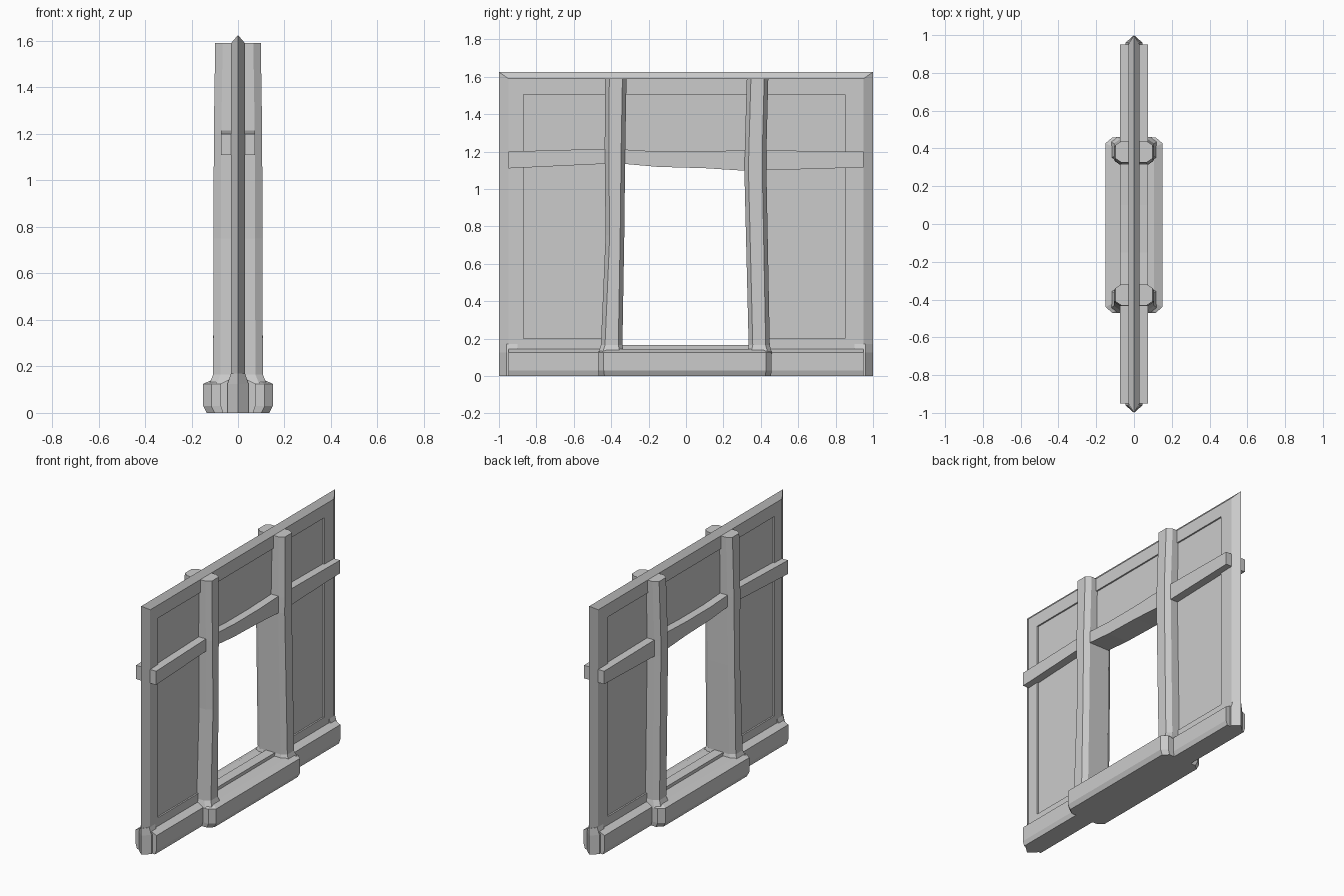
import bpy, bmesh

if "Cube" in bpy.data.objects:
    bpy.data.objects.remove(bpy.data.objects["Cube"])


def loft(name, rings):
    """Closed solid skinned through a list of equal-length point rings."""
    bm = bmesh.new()
    rows = [[bm.verts.new(p) for p in r] for r in rings]
    n = len(rows[0])
    for a, b in zip(rows, rows[1:]):
        for i in range(n):
            j = (i + 1) % n
            bm.faces.new((a[i], a[j], b[j], b[i]))
    bm.faces.new(rows[0])
    bm.faces.new(rows[-1])
    bmesh.ops.recalc_face_normals(bm, faces=bm.faces)
    me = bpy.data.meshes.new(name)
    bm.to_mesh(me)
    bm.free()
    ob = bpy.data.objects.new(name, me)
    bpy.context.collection.objects.link(ob)
    return ob


def slab(name, hx, y0, y1, z0, z1):
    """Box centred on x = 0."""
    return loft(name, [[(-hx, y0, z), (hx, y0, z), (hx, y1, z), (-hx, y1, z)]
                       for z in (z0, z1)])


def octagon(z, y0, y1, hx, cx=0.032, cy=0.022):
    """Horizontal rectangle with chamfered corners."""
    return [(-hx + cx, y0, z), (hx - cx, y0, z), (hx, y0 + cy, z), (hx, y1 - cy, z),
            (hx - cx, y1, z), (-hx + cx, y1, z), (-hx, y1 - cy, z), (-hx, y0 + cy, z)]


# Outer frame: pointed-edge profile swept up, across and down with mitred corners
def frame_ring(side, bottom):
    inner = 0.87 if side < 0 else 0.85
    ring = []
    for y, z, x in ((1, 1.625, 0), (0.95, 1.59, 0.03), (inner, 1.505, 0.03),
                    (inner, 1.505, -0.03), (0.95, 1.59, -0.03)):
        ring.append((x, side * y, 0 if bottom else z))
    return ring


loft("outer_frame", [frame_ring(-1, True), frame_ring(-1, False),
                     frame_ring(1, False), frame_ring(1, True)])

# Recessed wall panels
slab("left_panel", 0.02, -0.9, -0.38, 0.02, 1.54)
slab("right_panel", 0.02, 0.38, 0.9, 0.02, 1.54)
slab("top_panel", 0.02, -0.38, 0.38, 1.15, 1.54)
slab("left_bottom_strip", 0.03, -0.88, -0.4, 0.02, 0.2)
slab("right_bottom_strip", 0.03, 0.4, 0.86, 0.02, 0.2)

# Through-wall posts, slightly crooked, flaring at the foot: (z, y0, y1, half depth)
loft("left_post", [octagon(*r) for r in (
    (0.12, -0.47, -0.33, 0.125), (0.165, -0.455, -0.34, 0.107),
    (0.75, -0.43, -0.33, 0.105), (1.2, -0.435, -0.325, 0.104), (1.59, -0.432, -0.318, 0.098))])
loft("right_post", [octagon(*r) for r in (
    (0.12, 0.325, 0.46, 0.125), (0.165, 0.335, 0.448, 0.107),
    (1.1, 0.312, 0.43, 0.104), (1.2, 0.314, 0.43, 0.104), (1.59, 0.325, 0.44, 0.098))])

# Cross rail forming the sagging lintel: (y, bottom, top)
loft("cross_rail", [[(-0.073, y, b), (0.073, y, b), (0.073, y, t), (-0.073, y, t)]
                    for y, b, t in ((-0.95, 1.11, 1.2), (-0.42, 1.135, 1.215),
                                    (-0.32, 1.133, 1.21), (-0.15, 1.118, 1.2),
                                    (0.1, 1.111, 1.2), (0.32, 1.097, 1.208),
                                    (0.43, 1.1, 1.206), (0.95, 1.115, 1.2))])

# Base beam with bevelled edges
half = [(0.065, 0), (0.075, 0.03), (0.075, 0.125), (0.035, 0.145)]
section = half + [(-x, z) for x, z in reversed(half)]
loft("base_beam", [[(x * 1.0, y, z) for x, z in section] for y in (-0.95, 0.95)])

# Pointed caps wrapping the frame ends at the base
for side, label in ((-1, "left"), (1, "right")):
    loft(label + "_base_cap", [[(-w, side * 0.9, z), (-w, side * 0.96, z), (0, side, z),
                                (w, side * 0.96, z), (w, side * 0.9, z)]
                               for z, w in ((0, 0.045), (0.125, 0.045), (0.17, 0.03))])

# Deep sill and raised threshold
loft("sill", [octagon(z, -0.47 + i, 0.458 - i, h, 0.035, 0.03) for z, i, h in (
    (0, 0.004, 0.135), (0.03, 0, 0.15), (0.125, 0, 0.15), (0.145, 0.025, 0.105))])
slab("threshold", 0.033, -0.36, 0.36, 0.1, 0.166)
